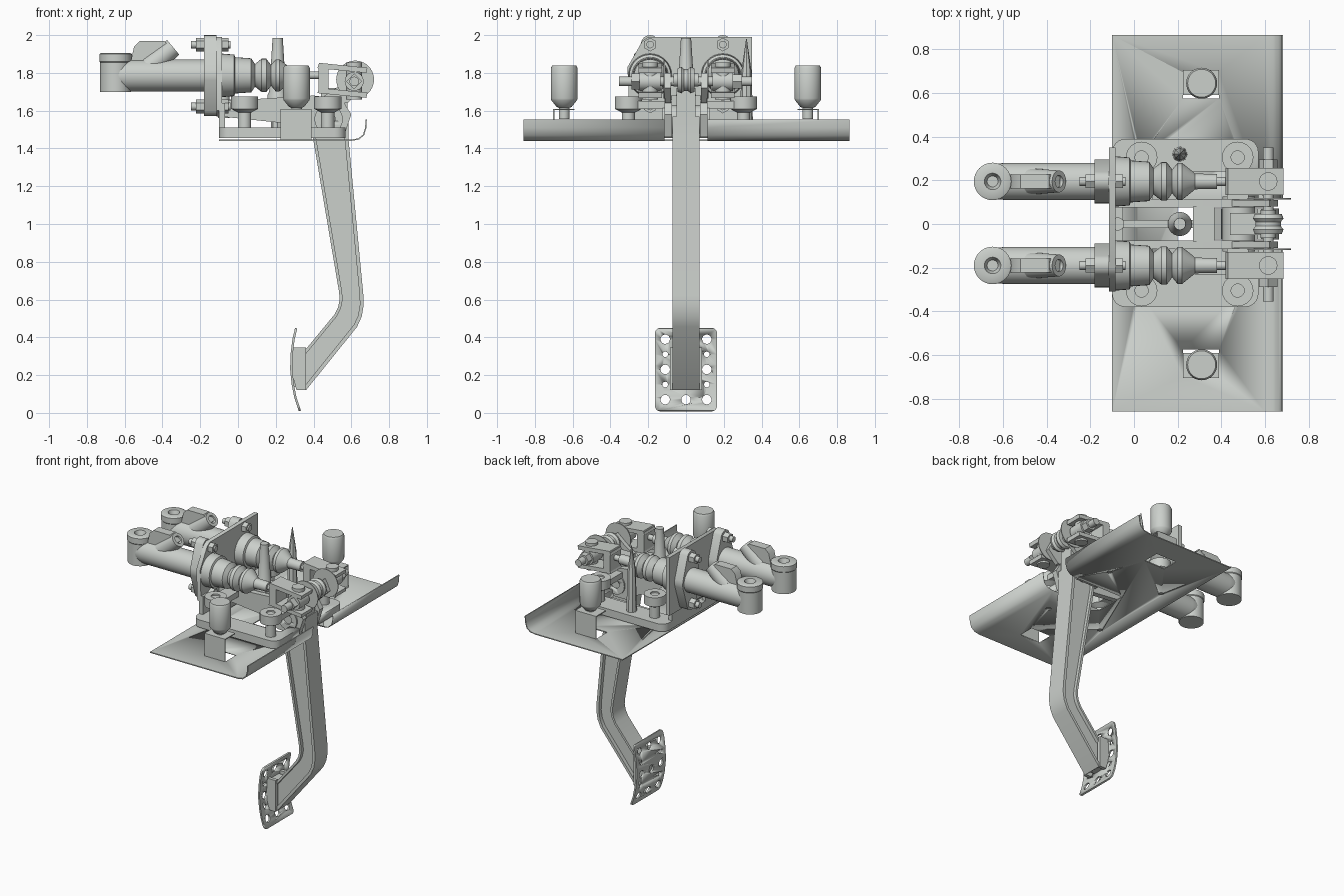
import bpy, bmesh, math
from mathutils import Vector

if "Cube" in bpy.data.objects:
    bpy.data.objects.remove(bpy.data.objects["Cube"])

mat = bpy.data.materials.new("light_grey_metal")
mat.diffuse_color = (0.60, 0.63, 0.60, 1)
mat.use_nodes = True
mat.node_tree.nodes["Principled BSDF"].inputs["Base Color"].default_value = mat.diffuse_color


def finish(name, bm):
    bmesh.ops.recalc_face_normals(bm, faces=bm.faces)
    me = bpy.data.meshes.new(name)
    bm.to_mesh(me)
    bm.free()
    me.materials.append(mat)
    ob = bpy.data.objects.new(name, me)
    bpy.context.collection.objects.link(ob)
    bpy.ops.object.select_all(action='DESELECT')
    ob.select_set(True)
    bpy.context.view_layer.objects.active = ob
    bpy.ops.object.shade_smooth_by_angle(angle=math.radians(35))
    return ob


def prism(name, pts, lo, hi, axis='y'):
    """Extrude a 2D outline along one axis."""
    put = {'x': lambda a, b, t: (t, a, b), 'y': lambda a, b, t: (a, t, b),
           'z': lambda a, b, t: (a, b, t)}[axis]
    bm = bmesh.new()
    ends = [[bm.verts.new(put(a, b, t)) for a, b in pts] for t in (lo, hi)]
    for e in ends:
        bm.faces.new(e)
    n = len(pts)
    for i in range(n):
        j = (i + 1) % n
        bm.faces.new((ends[0][i], ends[0][j], ends[1][j], ends[1][i]))
    return finish(name, bm)


def box(name, x, y, z):
    return prism(name, [(x[0], z[0]), (x[1], z[0]), (x[1], z[1]), (x[0], z[1])], *y)


def lathe(name, origin, axis, prof, seg=32):
    """Spin (distance, radius) pairs about an axis, with closed ends."""
    q = Vector((0, 0, 1)).rotation_difference(Vector(axis).normalized())
    o = Vector(origin)
    bm = bmesh.new()
    rings = [[bm.verts.new(o + q @ Vector((r * math.cos(a), r * math.sin(a), t)))
              for a in (2 * math.pi * k / seg for k in range(seg))] for t, r in prof]
    for A, B in zip(rings, rings[1:]):
        for k in range(seg):
            j = (k + 1) % seg
            bm.faces.new((A[k], A[j], B[j], B[k]))
    bm.faces.new(rings[0])
    bm.faces.new(rings[-1])
    return finish(name, bm)


def rod(name, origin, axis, length, r, seg=24):
    return lathe(name, origin, axis, [(0, r), (length, r)], seg)


def strip(path, t):
    """Closed outline of a path thickened to its left side."""
    v = [Vector(p) for p in path]
    out = []
    for i, p in enumerate(v):
        d = (v[min(i + 1, len(v) - 1)] - v[max(i - 1, 0)]).normalized()
        out.append((p.x - d.y * t, p.y + d.x * t))
    return list(path) + out[::-1]


def rounded(x, y, r, n=6):
    pts = []
    for k, (cx, cy) in enumerate([(x[1] - r, y[1] - r), (x[0] + r, y[1] - r),
                                  (x[0] + r, y[0] + r), (x[1] - r, y[0] + r)]):
        for i in range(n + 1):
            a = math.pi / 2 * (k + i / n)
            pts.append((cx + r * math.cos(a), cy + r * math.sin(a)))
    return pts


def cut(ob, cutters):
    for c in cutters:
        m = ob.modifiers.new("cut", 'BOOLEAN')
        m.operation, m.solver, m.object = 'DIFFERENCE', 'EXACT', c
        bpy.context.view_layer.objects.active = ob
        bpy.ops.object.modifier_apply(modifier=m.name)
        bpy.data.objects.remove(c)


# floor sheet with curled lip, pedal opening, tab openings and bolt holes
sheet = prism("base_sheet", strip([(-.10, 1.44), (.60, 1.44), (.64, 1.447), (.668, 1.47),
                                   (.68, 1.51), (.682, 1.553)], .007), -.86, .865)
holes = [box("cutter", (.2, .8), (-.115, .115), (1.3, 1.7))]
for s in (1, -1):
    holes.append(box("cutter", (.225, .39), tuple(sorted((s * .575, s * .695))), (1.4, 1.5)))
    for x in (.03, .47):
        holes.append(rod("cutter", (x, s * .31, 1.4), (0, 0, 1), .1, .018, 16))
cut(sheet, holes)

# raised bracket frame
frame = prism("bracket_frame", rounded((-.10, .57), (-.38, .39), .06), 1.455, 1.51, 'z')
cut(frame, [prism("cutter", rounded((-.05, .5), (-.23, .24), .03), 1.4, 1.6, 'z'),
            box("cutter", (.4, .8), (-.115, .115), (1.3, 1.7))])

# posts on folded tabs, and the bracket side parts
for s, side in ((1, "rear"), (-1, "front")):
    y = s * .645
    box(side + "_tab_wall", (.225, .39), tuple(sorted((s * .697, s * .705))), (1.44, 1.61))
    box(side + "_tab_top", (.225, .39), tuple(sorted((s * .59, s * .705))), (1.603, 1.61))
    lathe(side + "_post", (.31, y, 1.555), (0, 0, 1),
          [(0, .028), (.06, .028), (.065, .04), (.10, .068), (.11, .071), (.27, .071), (.283, .064)])
    prism(side + "_side_rail", [(-.10, 1.57), (-.10, 1.65), (.40, 1.68), (.55, 1.66), (.60, 1.58),
                                (.56, 1.46), (.40, 1.46), (.28, 1.53)],
          *sorted((s * .075, s * .115)))
    prism(side + "_pivot_cheek", [(.40, 1.64), (.58, 1.64), (.66, 1.72), (.62, 1.80), (.55, 1.74)],
          *sorted((s * .08, s * .11)))
    rod(side + "_thin_disc", (.62, s * .115 - .003, 1.765), (0, 1, 0), .006, .10, 40)
    box(side + "_upright", (-.10, -.07), tuple(sorted((s * .08, s * .30))), (1.50, 1.64))
    for x, lab in ((.035, "left"), (.475, "right")):
        lathe(f"{side}_{lab}_boss", (x, s * .305, 1.5), (0, 0, 1),
              [(0, .035), (.09, .035), (.11, .072), (.175, .072), (.175, .03), (.165, .03)])
        box(f"{side}_{lab}_boss_arm", (x - .05, x + .05), tuple(sorted((s * .10, s * .26))), (1.61, 1.65))

# centre rib, cross block, tapered peg and spike
box("centre_rib", (-.09, .30), (-.018, .018), (1.58, 1.66))
box("cross_block", (.27, .37), (-.08, .08), (1.56, 1.68))
lathe("tapered_peg", (.21, 0, 1.6), (0, 0, 1), [(0, .055), (.08, .055), (.10, .045), (.385, .027)])
rod("rib_stud", (-.075, 0, 1.56), (0, 0, 1), .12, .03)
lathe("spike", (.21, .32, 1.5), (0, 0, 1), [(0, .035), (.3, .028), (.48, .002)], 8)

# upright mounting plate
prism("mounting_plate", [(-.30, 1.60), (-.31, 1.83), (-.23, 1.97), (-.20, 1.99), (.35, 1.99),
                         (.35, 1.57), (-.24, 1.57)], -.115, -.085, 'x')

# pair of master cylinders with boots and clevises
for y, n in ((.195, "rear"), (-.19, "front")):
    z = 1.787
    lathe(n + "_cylinder_body", (-.69, y, z), (1, 0, 0),
          [(0, .06), (.05, .08), (.10, .085), (.53, .085), (.53, .10), (.58, .10)])
    lathe(n + "_end_port", (-.648, y, 1.70), (0, 0, 1),
          [(0, .082), (.155, .082), (.16, .086), (.20, .086), (.205, .078), (.205, .038), (.17, .025)])
    prism(n + "_port_rib", [(-.57, 1.85), (-.55, 1.94), (-.52, 1.968), (-.39, 1.968),
                            (-.34, 1.92), (-.40, 1.84)], y - .032, y + .032)
    lathe(n + "_inlet_port", (-.47, y, 1.83), (.77, 0, .64), [(0, .06), (.165, .05), (.165, .028), (.13, .02)])
    # diamond flange with bolts at its tips
    tips = []
    for c, r, a0, a1 in (((y, 1.95), .05, 30, 150), ((y, z), .10, 165, 195),
                         ((y, 1.622), .05, 210, 330), ((y, z), .10, -15, 15)):
        for k in range(7):
            a = math.radians(a0 + (a1 - a0) * k / 6)
            tips.append((c[0] + r * math.cos(a), c[1] + r * math.sin(a)))
    prism(n + "_flange", tips, -.18, -.115, 'x')
    for bz in (1.95, 1.622):
        rod(n + "_bolt", (-.25, y, bz), (1, 0, 0), .21, .02, 16)
        rod(n + "_bolt_head", (-.222, y, bz), (1, 0, 0), .045, .036, 6)
        rod(n + "_bolt_nut", (-.085, y, bz), (1, 0, 0), .035, .036, 6)
    lathe(n + "_boot", (0, y, z), (1, 0, 0),
          [(-.085, .115), (-.02, .11), (-.015, .096), (.07, .09), (.09, .06), (.125, .088),
           (.15, .088), (.175, .055), (.20, .085), (.22, .085), (.27, .045), (.28, .036),
           (.38, .034), (.38, .02), (.46, .02)])
    for zz, lab in ((1.815, "top"), (1.683, "bottom")):
        prism(f"{n}_clevis_{lab}", [(.42, zz + .01), (.68, zz - .015), (.685, zz + .012), (.43, zz + .038)],
              y - .062, y + .062)
    box(n + "_clevis_back", (.425, .48), (y - .062, y + .062), (1.695, 1.845))
    rod(n + "_clevis_pin", (.615, y, 1.66), (0, 0, 1), .195, .042)
    rod(n + "_rod_sleeve", (.615, y - .055, 1.755), (0, 1, 0), .11, .05)
    rod(n + "_rod_nut", (.615, y * 1.39 - .025, 1.755), (0, 1, 0), .05, .042, 4 if y < 0 else 6)

# balance bar and its centre bearing
rod("balance_bar", (.615, -.355, 1.755), (0, 1, 0), .705, .025)
lathe("centre_bearing", (.615, -.065, 1.762), (0, 1, 0),
      [(0, .035), (.02, .035), (.02, .062), (.04, .07), (.055, .058), (.075, .058), (.09, .07),
       (.11, .062), (.11, .035), (.13, .035)])

# pedal hub
hub = rod("pedal_hub", (.48, -.125, 1.555), (0, 1, 0), .25, .075, 32)
cut(hub, [rod("cutter", (.48, -.2, 1.555), (0, 1, 0), .4, .034)])

# pedal arm: two flanges with a web between
inner = [(.40, 1.57), (.398, 1.45), (.535, .64), (.538, .60), (.53, .56), (.51, .52), (.345, .32)]
outer = [(.585, 1.57), (.585, 1.45), (.664, .62), (.665, .57), (.655, .51), (.63, .455), (.36, .12)]
prism("pedal_inner_flange", strip(inner, .016), -.07, .07)
prism("pedal_outer_flange", strip(outer, -.02), -.072, .072)
prism("pedal_web", inner + outer[::-1], -.045, .045)
box("pedal_neck", (.44, .58), (-.05, .05), (1.54, 1.72))

# foot pad with drilled holes
px = [(.302, .45), (.288, .39), (.278, .31), (.276, .23), (.284, .15), (.298, .08), (.322, .008)]
pad = prism("foot_pad", strip(px, .012), -.165, .165)
corner = rounded((-.165, .165), (.008, .45), .03)
trim = prism("cutter", rounded((-.3, .3), (-.2, .6), .01), .2, .4, 'x')
cut(trim, [prism("cutter", corner, .1, .5, 'x')])
drill = [trim]
for z in (.39, .23, .07):
    for y in (-.11, 0, .11):
        drill.append(rod("cutter", (.2, y, z), (1, 0, 0), .2, .025, 16))
for z in (.31, .15):
    for y in (-.11, .11):
        drill.append(rod("cutter", (.2, y, z), (1, 0, 0), .2, .015, 12))
cut(pad, drill)
for s in (1, -1):
    prism("pad_mount_side", [(.288, .345), (.36, .345), (.36, .12), (.31, .12), (.288, .2)],
          *sorted((s * .06, s * .085)))
box("pad_mount_core", (.295, .37), (-.045, .045), (.14, .33))
